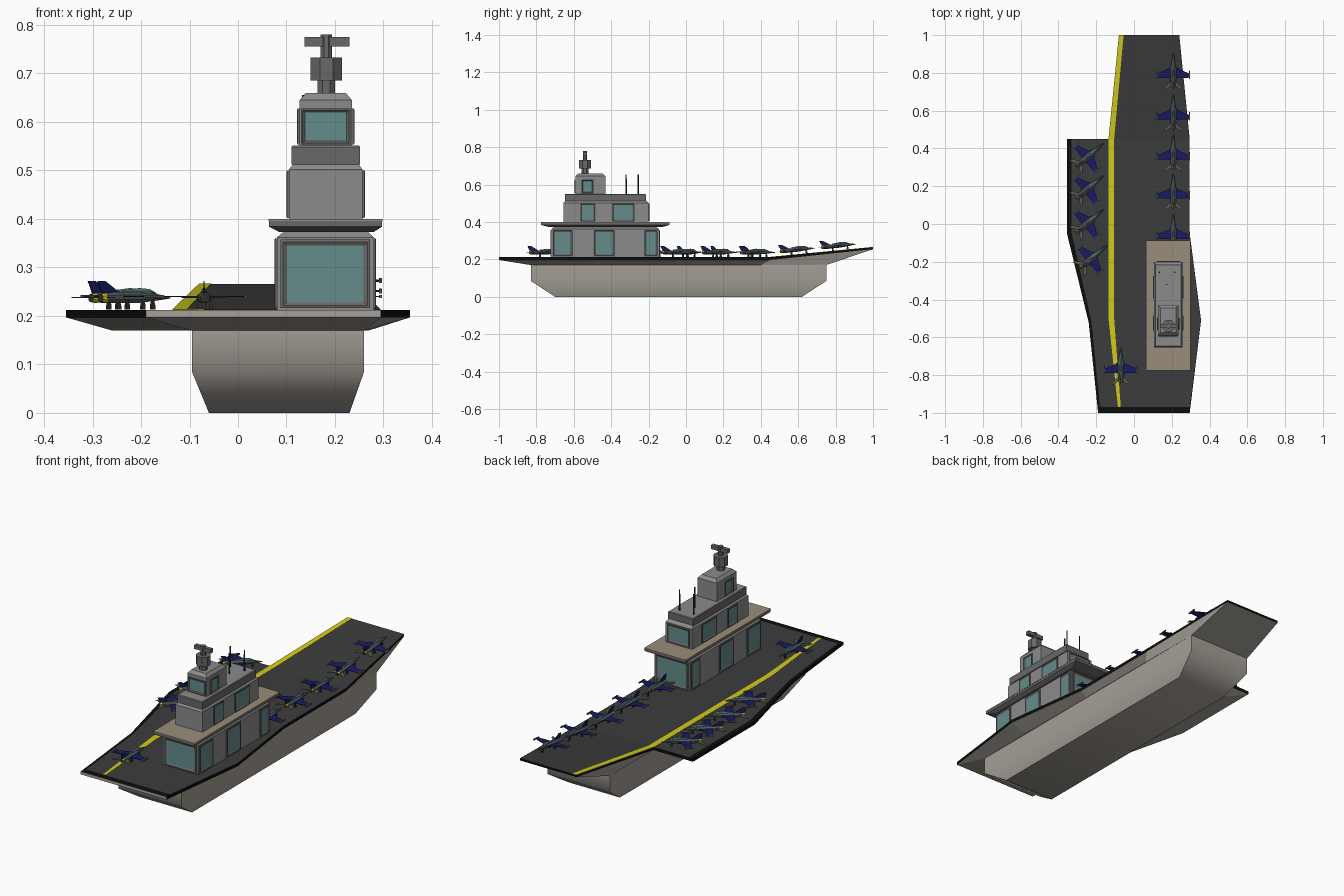
import bpy, bmesh, math
from mathutils import Vector

if "Cube" in bpy.data.objects:
    bpy.data.objects.remove(bpy.data.objects["Cube"])

COL = {"hull": (.38, .35, .31), "deck": (.045, .045, .045), "black": (.004, .004, .004),
       "yellow": (.65, .6, .01), "tan": (.32, .27, .2), "grey": (.26, .26, .26),
       "trim": (.14, .14, .14), "glass": (.13, .26, .26), "navy": (.01, .01, .12),
       "jet_grey": (.09, .11, .11), "dark": (.03, .03, .03)}
NAMES = list(COL)
MATS = []
for n, c in COL.items():
    m = bpy.data.materials.new(n)
    m.diffuse_color = (*c, 1)
    m.use_nodes = True
    m.node_tree.nodes["Principled BSDF"].inputs["Base Color"].default_value = m.diffuse_color
    MATS.append(m)


def loft(bm, rings, mat, start=True, end=True, end_mat=None):
    """Skin a list of equal-length point rings, optionally capped."""
    vs = [[bm.verts.new(p) for p in r] for r in rings]
    n = len(rings[0])
    fs = []
    for a, b in zip(vs, vs[1:]):
        fs += [bm.faces.new((a[i], a[(i + 1) % n], b[(i + 1) % n], b[i])) for i in range(n)]
    if start:
        fs.append(bm.faces.new(vs[0][::-1]))
    for f in fs:
        f.material_index = NAMES.index(mat)
    if end:
        bm.faces.new(vs[-1]).material_index = NAMES.index(end_mat or mat)
    return vs


def finish(name, bm, smooth=None):
    bmesh.ops.recalc_face_normals(bm, faces=bm.faces)
    me = bpy.data.meshes.new(name)
    bm.to_mesh(me)
    bm.free()
    for m in MATS:
        me.materials.append(m)
    ob = bpy.data.objects.new(name, me)
    bpy.context.collection.objects.link(ob)
    if smooth:
        bpy.ops.object.select_all(action='DESELECT')
        ob.select_set(True)
        bpy.context.view_layer.objects.active = ob
        bpy.ops.object.shade_smooth_by_angle(angle=math.radians(smooth))
    return ob


def rect(x0, x1, y0, y1, z):
    return [(x0, y0, z), (x1, y0, z), (x1, y1, z), (x0, y1, z)]


def circle(cx, cy, z, r, n=8):
    return [(cx + r * math.cos((i + .5) * math.tau / n), cy + r * math.sin((i + .5) * math.tau / n), z)
            for i in range(n)]


def solid(name, rings, mat, smooth=None):
    bm = bmesh.new()
    loft(bm, rings, mat)
    return finish(name, bm, smooth)


def top_z(y):
    return .212 + max(0, y - .45) * .053 / .55


# hull
solid("hull", [rect(-.06, .23, -.7, .62, 0), rect(-.095, .26, -.83, .75, .085),
               rect(-.095, .26, -.83, .75, .172)], "hull", 60)

# flight deck: flared underside, black edge, ramped bow
outline = [(-.08, 1), (-.13, .45), (-.355, .45), (-.355, -.05), (-.24, -.52), (-.19, -1),
           (.295, -1), (.355, -.51), (.295, -.05), (.295, .45), (.24, 1)]
under = [(-.095, .75), (-.095, .4), (-.26, .4), (-.26, -.05), (-.2, -.5), (-.095, -.83),
         (.26, -.83), (.27, -.51), (.262, -.05), (.262, .4), (.26, .75)]
low = [(x, y, top_z(y) - (.010 if y > .9 else .015)) for x, y in outline]
bm = bmesh.new()
loft(bm, [[(x, y, .17) for x, y in under], low], "hull", end=False)
rim = loft(bm, [low, [(x, y, top_z(y)) for x, y in outline]], "black", False, False)[1]
for idx in ((0, 1, 9, 10), range(1, 10)):
    bm.faces.new([rim[i] for i in idx]).material_index = NAMES.index("black")
bmesh.ops.remove_doubles(bm, verts=bm.verts, dist=1e-5)
for f in bm.faces:
    f.normal_update()
    if abs(f.normal.y) > .99 and f.calc_center_median().y < -.99:
        f.material_index = NAMES.index("hull")
finish("flight_deck", bm)

# dark runway surface, inset from stern and port edge
surf = list(outline)
surf[2:7] = [(-.33, .45), (-.33, -.05), (-.225, -.52), (-.18, -.97), (.295, -.97)]
bm = bmesh.new()
vs = [bm.verts.new((x, y, top_z(y) + .001)) for x, y in surf]
for idx in ((0, 1, 9, 10), range(1, 10)):
    bm.faces.new([vs[i] for i in idx]).material_index = NAMES.index("deck")
finish("deck_surface", bm)

# yellow runway line
line = [(-.085, -.07, -.97), (-.135, -.105, -.5), (-.135, -.105, .45), (-.08, -.055, 1)]
solid("runway_line", [[(a, y, top_z(y)), (b, y, top_z(y)), (b, y, top_z(y) + .002),
                       (a, y, top_z(y) + .002)] for a, b, y in line], "yellow")

# island tiers
solid("island_lower", [rect(.08, .28, -.72, -.145, .21), rect(.08, .28, -.72, -.145, .362),
                       rect(.095, .268, -.705, -.16, .374)], "grey")
solid("island_platform_base", [rect(.085, .28, -.73, -.13, .373), rect(.064, .297, -.775, -.088, .384),
                               rect(.064, .297, -.775, -.088, .399)], "trim")
solid("island_platform", [rect(.063, .298, -.776, -.087, .396), rect(.063, .298, -.776, -.087, .4)], "tan")
solid("island_middle", [rect(.105, .257, -.655, -.2, .4), rect(.105, .257, -.655, -.2, .502),
                        rect(.115, .247, -.643, -.215, .515)], "grey")
solid("island_upper_slab", [rect(.11, .252, -.648, -.215, .512), rect(.11, .252, -.648, -.215, .548)], "trim")
solid("island_upper_roof", [rect(.11, .252, -.648, -.215, .548), rect(.113, .249, -.645, -.218, .551)], "grey")
solid("bridge", [rect(.127, .235, -.59, -.43, .55), rect(.127, .235, -.59, -.43, .645),
                 rect(.14, .222, -.575, -.445, .66)], "grey")


# framed windows: axis 'x' faces sideways, 'y' faces fore/aft
def window(bm, axis, at, sign, u0, u1, z0, z1, b):
    def ring(i, d):
        pts = [(u0 + i, z0 + i), (u1 - i, z0 + i), (u1 - i, z1 - i), (u0 + i, z1 - i)]
        return [(at + sign * d, u, z) if axis == 'x' else (u, at + sign * d, z) for u, z in pts]
    loft(bm, [ring(0, -.002), ring(0, .004), ring(b * .4, .005), ring(b, .001)], "trim", end_mat="glass")


bm = bmesh.new()
for u0, u1 in ((-.715, -.605), (-.495, -.38), (-.225, -.15)):
    window(bm, 'x', .28, 1, u0, u1, .216, .36, .014)
    window(bm, 'x', .08, -1, u0, u1, .216, .36, .014)
for u0, u1 in ((-.565, -.485), (-.395, -.275)):
    window(bm, 'x', .257, 1, u0, u1, .402, .5, .01)
    window(bm, 'x', .105, -1, u0, u1, .402, .5, .01)
for x, s in ((.235, 1), (.127, -1)):
    window(bm, 'x', x, s, -.56, -.495, .553, .628, .008)
window(bm, 'y', -.72, -1, .088, .272, .216, .358, .013)
window(bm, 'y', -.145, 1, .088, .272, .216, .358, .013)
window(bm, 'y', -.2, 1, .118, .245, .405, .498, .01)
window(bm, 'y', -.59, -1, .13, .232, .553, .628, .008)
finish("island_windows", bm)

# radar mast with cross bar
cx, cy = .182, -.54
solid("radar_mast", [circle(cx, cy, z, r) for z, r in
                     ((.655, .02), (.685, .02), (.685, .035), (.733, .035), (.733, .013), (.78, .013))], "trim")
solid("radar_bar", [rect(.137, .23, cy - .01, cy + .01, .755), rect(.137, .23, cy - .01, cy + .01, .775)], "trim")

# whip antennas
for x, y in ((.135, -.255), (.215, -.255), (.175, -.32)):
    solid("antenna", [circle(x, y, .55, .004, 6), circle(x, y, .655, .003, 6)], "dark")


# jet aircraft, nose toward +y, wheels at z = 0
def section(y, w, h, z, n=8):
    return [(w * math.cos((i + .5) * math.tau / n), y, z + h * math.sin((i + .5) * math.tau / n))
            for i in range(n)]


def blade(x, y0, y1, z, t=.0015):
    return [(x, y0, z - t), (x, y1, z - t), (x, y1, z + t), (x, y0, z + t)]


bm = bmesh.new()
loft(bm, [section(*s) for s in ((.108, .001, .001, .024), (.085, .006, .005, .025), (.05, .011, .01, .026),
                                (.02, .016, .012, .025), (-.045, .016, .012, .025), (-.068, .012, .011, .025))],
     "jet_grey")
loft(bm, [section(-.066, .011, .011, .024), section(-.08, .009, .009, .024)], "yellow", end_mat="dark")
loft(bm, [section(*s) for s in ((.07, .001, .001, .033), (.05, .007, .009, .034), (.025, .007, .010, .035),
                                (-.02, .003, .004, .036))], "glass")
for s in (1, -1):
    loft(bm, [blade(s * .01, .035, -.032, .027), blade(s * .025, .02, -.03, .027),
              blade(s * .083, -.005, -.028, .027, .001)], "navy")
    loft(bm, [blade(s * .083, .01, -.034, .027, .003), blade(s * .089, .01, -.034, .027, .003)], "jet_grey")
    loft(bm, [blade(s * .008, -.045, -.07, .025), blade(s * .046, -.078, -.094, .025, .001)], "jet_grey")
loft(bm, [[(-.002, -.025, .032), (.002, -.025, .032), (.002, -.075, .032), (-.002, -.075, .032)],
          [(-.001, -.068, .059), (.001, -.068, .059), (.001, -.088, .059), (-.001, -.088, .059)]], "navy")
for x, y in ((0, .06), (.014, -.02), (-.014, -.02)):
    loft(bm, [rect(x - .003, x + .003, y - .005, y + .005, 0), rect(x - .003, x + .003, y - .005, y + .005, .008),
              rect(x - .002, x + .002, y - .002, y + .002, .02)], "dark")
jet = finish("jet", bm)

spots = [(.208, y, 0) for y in (.805, .585, .37, .165, -.05)] + [(-.07, -.76, 0)]
spots += [(x, y, -50) for x, y in ((-.242, .358), (-.242, .188), (-.242, .008), (-.222, -.18))]
for i, (x, y, turn) in enumerate(spots):
    ob = jet if i == 0 else bpy.data.objects.new("jet", jet.data)
    if i:
        bpy.context.collection.objects.link(ob)
    ob.location = (x, y, top_z(y) + .001)
    ob.rotation_euler = (math.atan(.053 / .55) if y > .5 else 0, 0, math.radians(turn))
